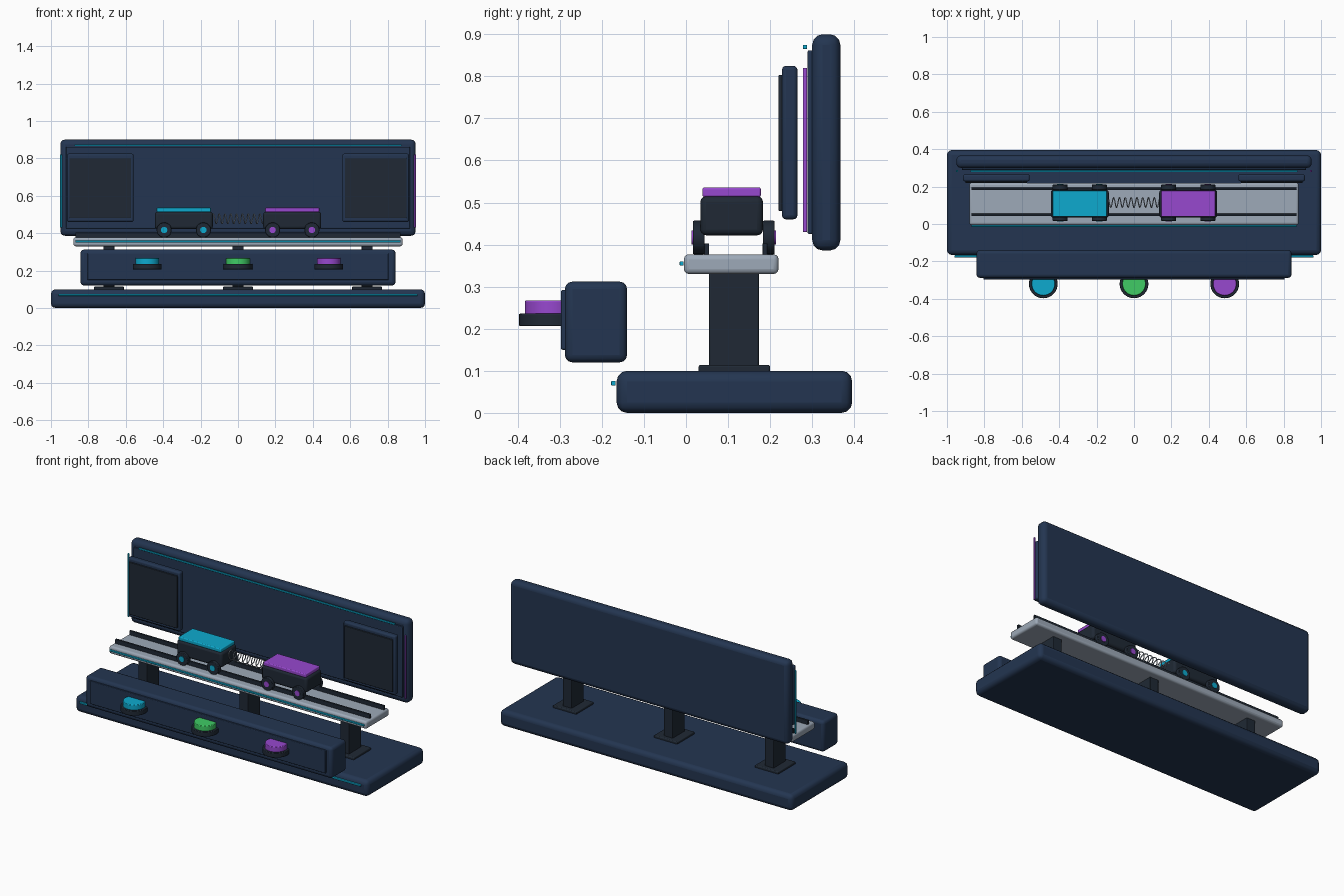
import bpy
import math
from mathutils import Vector

if "Cube" in bpy.data.objects:
    bpy.data.objects.remove(bpy.data.objects["Cube"], do_unlink=True)


def material(name, r, g, b):
    m = bpy.data.materials.new(name)
    m.use_nodes = True
    m.diffuse_color = (r, g, b, 1)
    node = next(n for n in m.node_tree.nodes if n.type == 'BSDF_PRINCIPLED')
    node.inputs["Base Color"].default_value = (r, g, b, 1)
    return m


navy = material("navy", 0.017, 0.036, 0.082)
dark = material("charcoal", 0.014, 0.022, 0.035)
grey = material("light_grey", 0.34, 0.40, 0.48)
teal = material("teal", 0.004, 0.40, 0.62)
purple = material("purple", 0.31, 0.065, 0.62)
green = material("green", 0.05, 0.60, 0.13)


def finish(obj, name, mat, bevel, segments=3):
    obj.name = name
    obj.data.materials.append(mat)
    if bevel:
        mod = obj.modifiers.new("rounding", 'BEVEL')
        mod.width = bevel
        mod.segments = segments
        mod.limit_method = 'ANGLE'
    bpy.ops.object.shade_smooth_by_angle(angle=math.radians(35))
    return obj


def box(name, xs, ys, zs, mat, bevel=0.0):
    """Box given by its extents on each axis."""
    lo, hi = Vector((xs[0], ys[0], zs[0])), Vector((xs[1], ys[1], zs[1]))
    bpy.ops.mesh.primitive_cube_add(size=1, location=(lo + hi) / 2)
    obj = bpy.context.object
    for v in obj.data.vertices:
        v.co = v.co * (hi - lo)
    return finish(obj, name, mat, bevel)


def disc(name, centre, radius, depth, mat, along_y=False, bevel=0.003):
    turn = (math.pi / 2, 0, 0) if along_y else (0, 0, 0)
    bpy.ops.mesh.primitive_cylinder_add(
        vertices=32, radius=radius, depth=depth, location=centre, rotation=turn)
    return finish(bpy.context.object, name, mat, bevel, 2)


# Base slab with its light strip
box("base", (-1, 1), (-0.165, 0.395), (0, 0.1), navy, 0.025)
box("base_strip", (-0.96, 0.96), (-0.178, -0.167), (0.065, 0.076), teal, 0.002)

# Support posts and feet
for x, side in ((-0.69, "right"), (0, "middle"), (0.69, "left")):
    box(side + "_post", (x - 0.03, x + 0.03), (0.055, 0.173), (0.1, 0.345), dark, 0.004)
    box(side + "_post_foot", (x - 0.08, x + 0.08), (0.03, 0.2), (0.095, 0.114), dark, 0.005)

# Track with rails
box("track", (-0.88, 0.88), (-0.005, 0.22), (0.33, 0.377), grey, 0.012)
box("track_strip", (-0.87, 0.87), (-0.015, -0.006), (0.35, 0.36), teal, 0.002)
for y, side in ((0.049, "front"), (0.188, "back")):
    box(side + "_rail", (-0.87, 0.87), (y - 0.006, y + 0.006), (0.37, 0.403), dark, 0.002)

# Back panel with raised face and light strips
box("back_panel", (-0.95, 0.95), (0.3, 0.367), (0.386, 0.9), navy, 0.025)
box("back_panel_face", (-0.92, 0.92), (0.289, 0.305), (0.425, 0.862), navy, 0.004)
box("back_panel_top_strip", (-0.875, 0.875), (0.278, 0.288), (0.865, 0.875), teal, 0.002)
for s, side, mat in ((-1, "right", teal), (1, "left", purple)):
    x = s * 0.946
    box(side + "_panel_strip", (x - 0.005, x + 0.005), (0.278, 0.288), (0.43, 0.82), mat, 0.002)
    # Side screens
    x = s * 0.736
    box(side + "_screen_frame", (x - 0.178, x + 0.178), (0.228, 0.265), (0.46, 0.825), navy, 0.01)
    box(side + "_screen", (x - 0.165, x + 0.165), (0.22, 0.23), (0.48, 0.803), dark, 0.003)

# Control console
box("console", (-0.842, 0.842), (-0.288, -0.14), (0.12, 0.312), navy, 0.018)
box("console_face", (-0.805, 0.805), (-0.297, -0.28), (0.15, 0.292), navy, 0.004)
for x, side, mat in ((-0.485, "right", teal), (0, "middle", green), (0.485, "left", purple)):
    disc(side + "_button_base", (x, -0.32, 0.221), 0.077, 0.03, dark)
    disc(side + "_button", (x, -0.32, 0.25), 0.063, 0.034, mat)

# Carts on wheels
for x, side, mat in ((-0.29, "right", teal), (0.29, "left", purple)):
    box(side + "_cart_body", (x - 0.155, x + 0.155), (0.034, 0.183), (0.422, 0.515), dark, 0.014)
    box(side + "_cart_lid", (x - 0.145, x + 0.145), (0.039, 0.178), (0.513, 0.536), mat, 0.005)
    for wx in (x - 0.105, x + 0.105):
        for s, end in ((-1, "front"), (1, "back")):
            y = 0.1135 + s * 0.083
            disc(side + "_cart_" + end + "_wheel", (wx, y, 0.417), 0.04, 0.028, dark, True)
            disc(side + "_cart_" + end + "_hub", (wx, y + s * 0.013, 0.417), 0.017, 0.008,
                 mat, True, 0.0)

# Coil spring between the carts
turns, per_turn, length = 9, 20, 0.28
curve = bpy.data.curves.new("spring", 'CURVE')
curve.dimensions = '3D'
curve.bevel_depth = 0.003
curve.bevel_resolution = 2
line = curve.splines.new('POLY')
count = turns * per_turn
line.points.add(count)
for i, p in enumerate(line.points):
    a = 2 * math.pi * i / per_turn
    p.co = (length * (i / count - 0.5), 0.115 + 0.026 * math.cos(a), 0.477 + 0.026 * math.sin(a), 1)
curve.materials.append(grey)
spring = bpy.data.objects.new("spring", curve)
bpy.context.collection.objects.link(spring)
